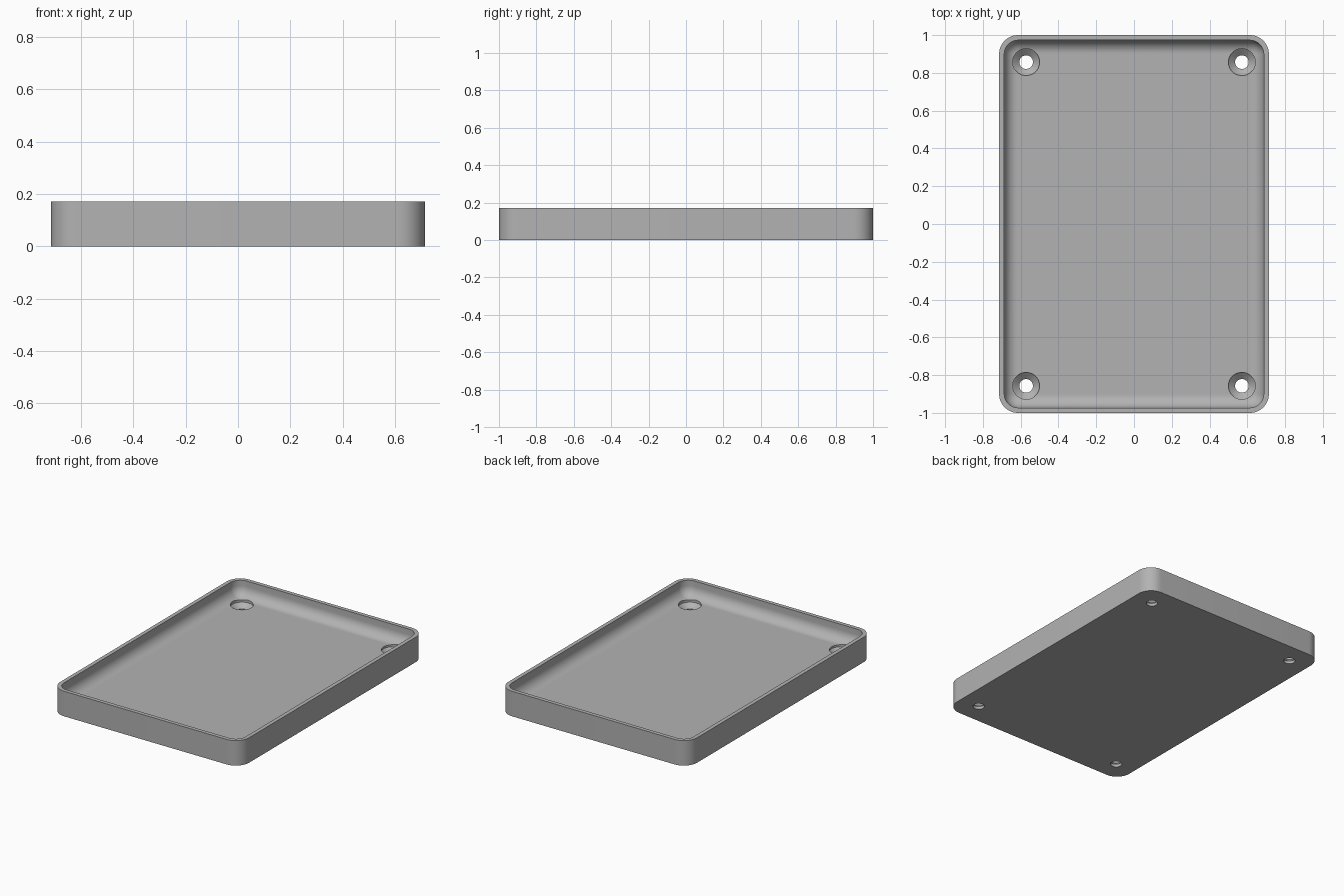
import bpy, bmesh, math
from mathutils import Vector

cube = bpy.data.objects.get("Cube")
if cube:
    bpy.data.objects.remove(cube, do_unlink=True)

HALF_X, HALF_Y, HEIGHT = 0.714, 1.0, 0.171
CORNER, WALL, FLOOR, FILLET = 0.1, 0.027, 0.064, 0.07
HOLE_X, HOLE_Y, HOLE_R, SINK_R = 0.571, 0.857, 0.036, 0.071

grey = bpy.data.materials.new("grey plastic")
grey.use_nodes = True
grey.diffuse_color = (0.45, 0.45, 0.45, 1)
grey.node_tree.nodes["Principled BSDF"].inputs["Base Color"].default_value = grey.diffuse_color


def make_object(name, bm):
    bmesh.ops.recalc_face_normals(bm, faces=bm.faces)
    mesh = bpy.data.meshes.new(name)
    bm.to_mesh(mesh)
    bm.free()
    mesh.materials.append(grey)
    obj = bpy.data.objects.new(name, mesh)
    bpy.context.collection.objects.link(obj)
    return obj


def rounded_ring(bm, inset, z, steps=12):
    """Rounded rectangle, inset from the outer outline."""
    r = max(CORNER - inset, 0.002)
    cx, cy = HALF_X - inset - r, HALF_Y - inset - r
    ring = []
    for quarter, (sx, sy) in enumerate([(1, 1), (-1, 1), (-1, -1), (1, -1)]):
        for i in range(steps + 1):
            a = math.pi / 2 * (quarter + i / steps)
            ring.append(bm.verts.new((sx * cx + r * math.cos(a), sy * cy + r * math.sin(a), z)))
    return ring


def loft(bm, rings):
    """Join rings with quads and cap both ends."""
    for low, high in zip(rings, rings[1:]):
        for i in range(len(low)):
            j = (i + 1) % len(low)
            bm.faces.new((low[i], low[j], high[j], high[i]))
    bm.faces.new(rings[0])
    bm.faces.new(rings[-1])


# Tray: outer wall, flat rim, inner wall, rounded fillet, floor
bm = bmesh.new()
levels = [(0, 0), (0, HEIGHT), (WALL, HEIGHT)]
for i in range(11):
    a = math.pi / 2 * i / 10
    levels.append((WALL + FILLET * (1 - math.cos(a)), FLOOR + FILLET * (1 - math.sin(a))))
loft(bm, [rounded_ring(bm, inset, z) for inset, z in levels])
tray = make_object("tray", bm)

# Countersunk screw holes cut through the floor at the four corners
bm = bmesh.new()
profile = [(HOLE_R, -0.05), (HOLE_R, 0.02), (SINK_R, 0.05), (SINK_R, 0.1)]
for sx in (-1, 1):
    for sy in (-1, 1):
        rings = []
        for r, z in profile:
            rings.append([bm.verts.new((sx * HOLE_X + r * math.cos(k * math.tau / 48),
                                        sy * HOLE_Y + r * math.sin(k * math.tau / 48), z))
                          for k in range(48)])
        loft(bm, rings)
cutter = make_object("screw_hole_cutter", bm)
cut = tray.modifiers.new("screw holes", "BOOLEAN")
cut.operation, cut.solver, cut.object = "DIFFERENCE", "EXACT", cutter
bpy.context.view_layer.objects.active = tray
tray.select_set(True)
bpy.ops.object.modifier_apply(modifier=cut.name)
bpy.data.objects.remove(cutter, do_unlink=True)

bpy.ops.object.shade_smooth_by_angle(angle=math.radians(30))
